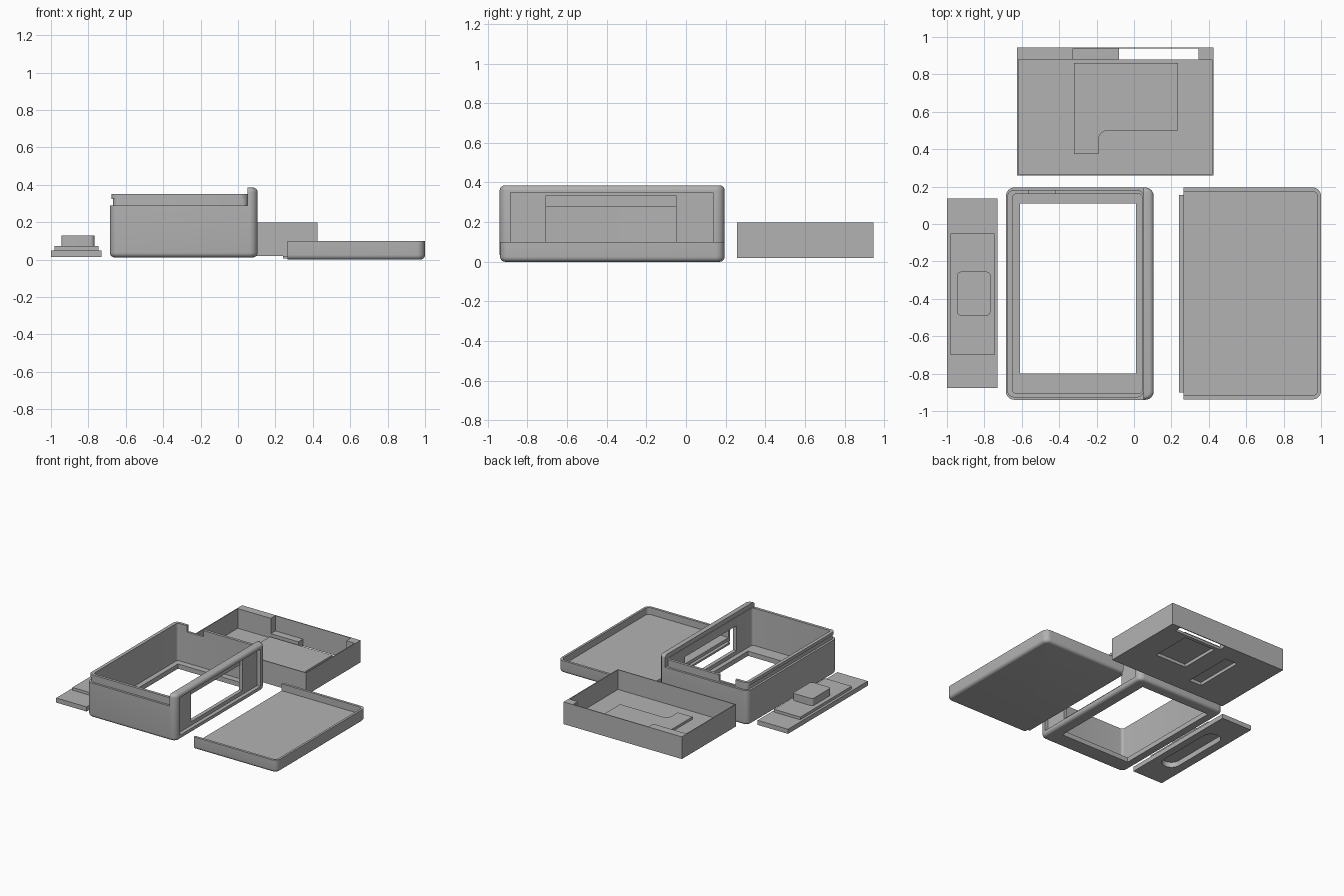
import bpy, bmesh, math
from mathutils import Vector

old = bpy.data.objects.get("Cube")
if old:
    bpy.data.objects.remove(old, do_unlink=True)

grey = bpy.data.materials.new("plain grey")
grey.use_nodes = True
COLOR = (0.45, 0.45, 0.45, 1)
grey.diffuse_color = COLOR
grey.node_tree.nodes["Principled BSDF"].inputs["Base Color"].default_value = COLOR


def make(name, bm):
    bmesh.ops.recalc_face_normals(bm, faces=bm.faces)
    mesh = bpy.data.meshes.new(name)
    bm.to_mesh(mesh)
    bm.free()
    mesh.materials.append(grey)
    ob = bpy.data.objects.new(name, mesh)
    bpy.context.collection.objects.link(ob)
    return ob


def box(name, lo, hi, corner=0, bottom=0, top=0):
    """Box from corner to corner, with optional rounded uprights and rims."""
    bm = bmesh.new()
    bmesh.ops.create_cube(bm, size=1)
    for v in bm.verts:
        v.co = Vector([l + (h - l) * (c + 0.5) for l, h, c in zip(lo, hi, v.co)])
    if corner:
        uprights = [e for e in bm.edges if abs(e.verts[0].co.z - e.verts[1].co.z) > 1e-4]
        bmesh.ops.bevel(bm, geom=uprights, offset=corner, segments=6,
                        profile=0.5, affect='EDGES')
    for z, r in ((lo[2], bottom), (hi[2], top)):
        if r:
            rim = [e for e in bm.edges if all(abs(v.co.z - z) < 1e-4 for v in e.verts)]
            bmesh.ops.bevel(bm, geom=rim, offset=r, segments=5,
                            profile=0.5, affect='EDGES')
    return make(name, bm)


def prism(name, points, z0, z1):
    bm = bmesh.new()
    face = bm.faces.new([bm.verts.new((x, y, z0)) for x, y in points])
    side = bmesh.ops.extrude_face_region(bm, geom=[face])["geom"]
    bmesh.ops.translate(bm, vec=(0, 0, z1 - z0),
                        verts=[g for g in side if isinstance(g, bmesh.types.BMVert)])
    return make(name, bm)


def combine(ob, others, operation='DIFFERENCE'):
    for other in others:
        mod = ob.modifiers.new("combine", 'BOOLEAN')
        mod.operation = operation
        mod.solver = 'EXACT'
        mod.object = other
        bpy.context.view_layer.objects.active = ob
        bpy.ops.object.modifier_apply(modifier=mod.name)
        bpy.data.objects.remove(other, do_unlink=True)
    return ob


def cutter(lo, hi, **rounding):
    ob = box("cutter", lo, hi, **rounding)
    ob.hide_render = True
    return ob


def cavity():
    return cutter((-0.65, -0.905, 0.05), (0.045, 0.16, 0.6), corner=0.02)


def notch():
    return cutter((-0.565, 0.1, 0.30), (-0.42, 0.3, 0.6))


# Main case: rounded shell with a tall right end, recessed window and open floor
case = box("case_shell", (-0.685, -0.94, 0.012), (0.105, 0.195, 0.385),
           corner=0.045, bottom=0.025, top=0.025)
combine(case, [
    cutter((-1, -1.2, 0.29), (0.05, 0.5, 0.6)),
    cavity(),
    cutter((-0.61, -0.80, -0.1), (0.01, 0.11, 0.2)),
    cutter((0.075, -0.885, 0.05), (0.3, 0.135, 0.35)),
    cutter((0.0, -0.705, 0.08), (0.3, -0.05, 0.335)),
])

# Seating lip around the case mouth, with a snap bead and a cable notch
lip = box("case_lip", (-0.668, -0.923, 0.28), (0.052, 0.178, 0.35), corner=0.03)
combine(lip, [cavity(), notch()])
bead = box("lip_bead", (-0.677, -0.927, 0.325), (0.05, 0.182, 0.35), corner=0.035)
combine(bead, [cavity(), notch()])

# Sliding cover: shallow tray open on its left edge, with a tongue
cover = box("cover", (0.1, -0.938, 0.0), (1.0, 0.195, 0.10), corner=0.045, bottom=0.025)
combine(cover, [
    cutter((-0.1, -1.2, -0.1), (0.265, 0.5, 0.3)),
    cutter((-0.1, -0.918, 0.045), (0.982, 0.175, 0.3), corner=0.03),
])
box("cover_tongue", (0.24, -0.90, 0.005), (0.28, 0.155, 0.02))

# Rear tray: thin walls, thick rear corners and a slot through the floor
tray = box("tray", (-0.625, 0.258, 0.02), (0.425, 0.945, 0.198))
combine(tray, [
    cutter((-0.618, 0.265, 0.04), (0.418, 0.88, 0.5)),
    cutter((-0.325, 0.8, 0.04), (0.345, 0.938, 0.5)),
    cutter((-0.08, 0.88, -0.1), (0.345, 0.938, 0.1)),
])
box("tray_ledge", (-0.327, 0.88, 0.035), (-0.08, 0.94, 0.075))

# Raised L-shaped pad on the tray floor with a filleted inner corner
fillet = [(-0.14 + 0.05 * math.cos(a), 0.45 + 0.05 * math.sin(a))
          for a in (math.pi / 2 + i * math.pi / 12 for i in range(7))]
outline = [(-0.32, 0.375), (-0.32, 0.86), (0.235, 0.86), (0.235, 0.50)]
pad = prism("tray_pad", outline + fillet + [(-0.19, 0.375)], 0.03, 0.06)
combine(tray, [pad], 'UNION')
combine(tray, [
    cutter((-0.05, 0.52, -0.1), (0.225, 0.85, 0.045)),
    cutter((-0.31, 0.39, -0.1), (-0.20, 0.80, 0.045)),
])

# Stepped side plate with a rounded slot underneath
plate = box("side_plate", (-1.0, -0.877, 0.013), (-0.73, 0.135, 0.05))
step = box("plate_step", (-0.98, -0.70, 0.04), (-0.745, -0.05, 0.072))
combine(plate, [step], 'UNION')
combine(plate, [cutter((-0.93, -0.67, -0.1), (-0.79, -0.08, 0.055), corner=0.069)])
box("plate_button", (-0.945, -0.49, 0.065), (-0.768, -0.255, 0.13), corner=0.02)

# Smooth the rounded edges and keep the flat faces crisp
for ob in bpy.context.scene.objects:
    ob.select_set(ob.type == 'MESH')
bpy.context.view_layer.objects.active = case
bpy.ops.object.shade_smooth_by_angle(angle=math.radians(30))
